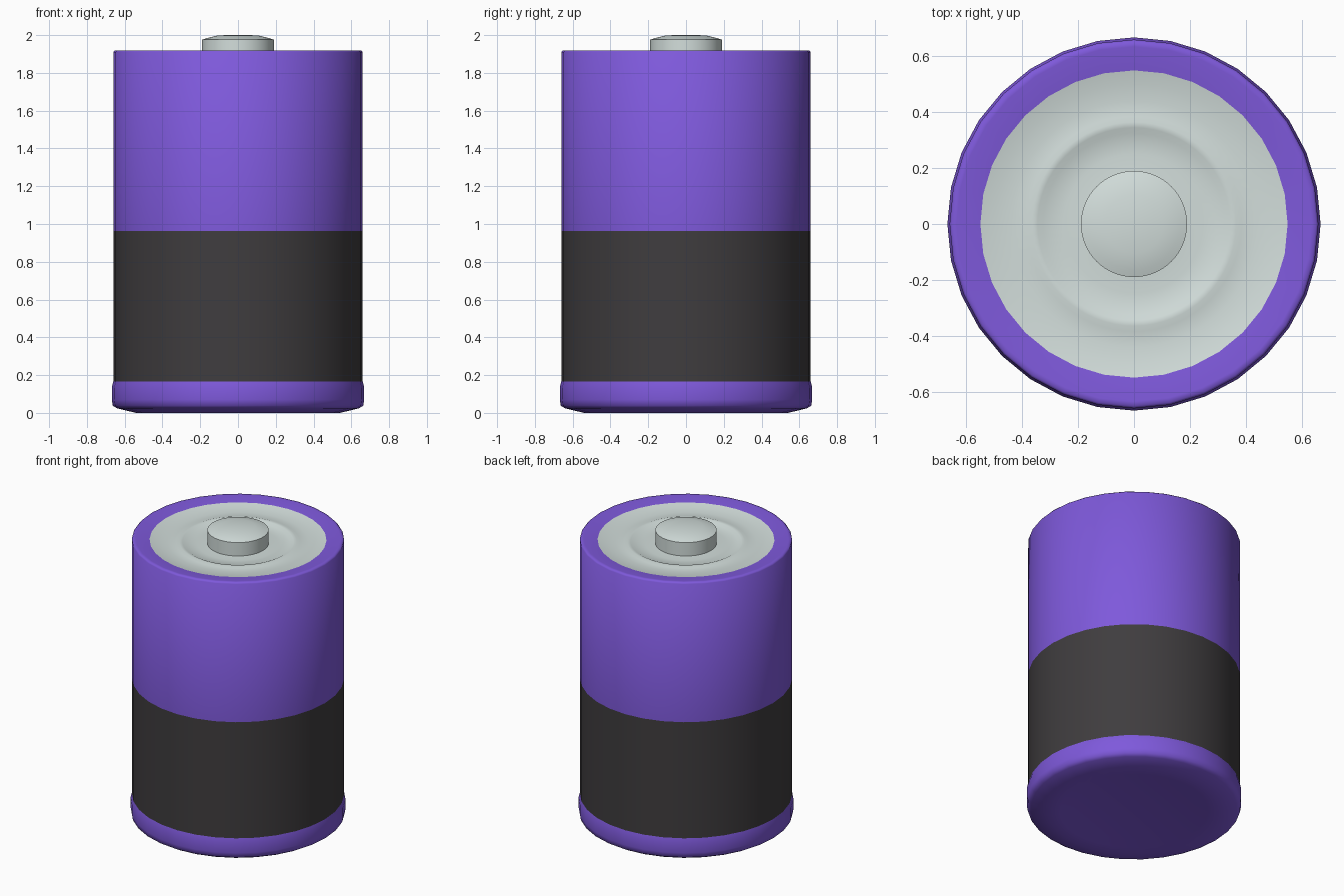
import bpy, bmesh, math

if "Cube" in bpy.data.objects:
    bpy.data.objects.remove(bpy.data.objects["Cube"])


def material(name, rgb):
    m = bpy.data.materials.new(name)
    m.diffuse_color = (*rgb, 1)
    m.use_nodes = True
    m.node_tree.nodes["Principled BSDF"].inputs["Base Color"].default_value = m.diffuse_color
    return m


def lathe(name, profile, sides, mat, angle=35):
    """Revolve (radius, z) points around the z axis; radius 0 makes a pole."""
    bm = bmesh.new()
    rings = []
    for r, z in profile:
        if r == 0:
            rings.append([bm.verts.new((0, 0, z))] * sides)
        else:
            rings.append([bm.verts.new((r * math.cos(2 * math.pi * i / sides),
                                        r * math.sin(2 * math.pi * i / sides), z))
                          for i in range(sides)])
    for a, b in zip(rings, rings[1:]):
        for i in range(sides):
            j = (i + 1) % sides
            bm.faces.new(list(dict.fromkeys((a[i], a[j], b[j], b[i]))))
    me = bpy.data.meshes.new(name)
    bm.to_mesh(me)
    bm.free()
    ob = bpy.data.objects.new(name, me)
    bpy.context.collection.objects.link(ob)
    me.materials.append(mat)
    bpy.ops.object.select_all(action='DESELECT')
    bpy.context.view_layer.objects.active = ob
    ob.select_set(True)
    bpy.ops.object.shade_smooth_by_angle(angle=math.radians(angle))
    return ob


purple = material("purple", (0.21, 0.10, 0.71))
dark = material("dark", (0.05, 0.046, 0.049))
metal = material("metal", (0.65, 0.73, 0.71))

# base cap: slightly recessed underside, rounded edge, small lip under the band
lathe("base_cap", [(0, 0.018), (0.38, 0.015), (0.46, 0.003), (0.54, 0.0),
                   (0.64, 0.024), (0.663, 0.038), (0.668, 0.07), (0.668, 0.135),
                   (0.66, 0.167)], 32, purple, 50)

# dark lower half of the sleeve
lathe("lower_band", [(0.66, 0.167), (0.66, 0.963)], 32, dark)

# purple upper half with its inward sloping rim
lathe("upper_sleeve", [(0.66, 0.963), (0.66, 1.91), (0.652, 1.919),
                       (0.635, 1.919), (0.55, 1.907)], 32, purple, 50)

# metal top plate with a shallow stepped ring
lathe("top_plate", [(0.55, 1.907), (0.50, 1.896), (0.44, 1.891), (0.385, 1.891),
                    (0.365, 1.897), (0.345, 1.895), (0.325, 1.885),
                    (0.25, 1.881), (0.19, 1.884)], 64, metal)

# raised contact in the middle
lathe("contact_nub", [(0.19, 1.884), (0.19, 1.976), (0.165, 1.984),
                      (0.105, 1.999), (0, 2.0)], 64, metal)
